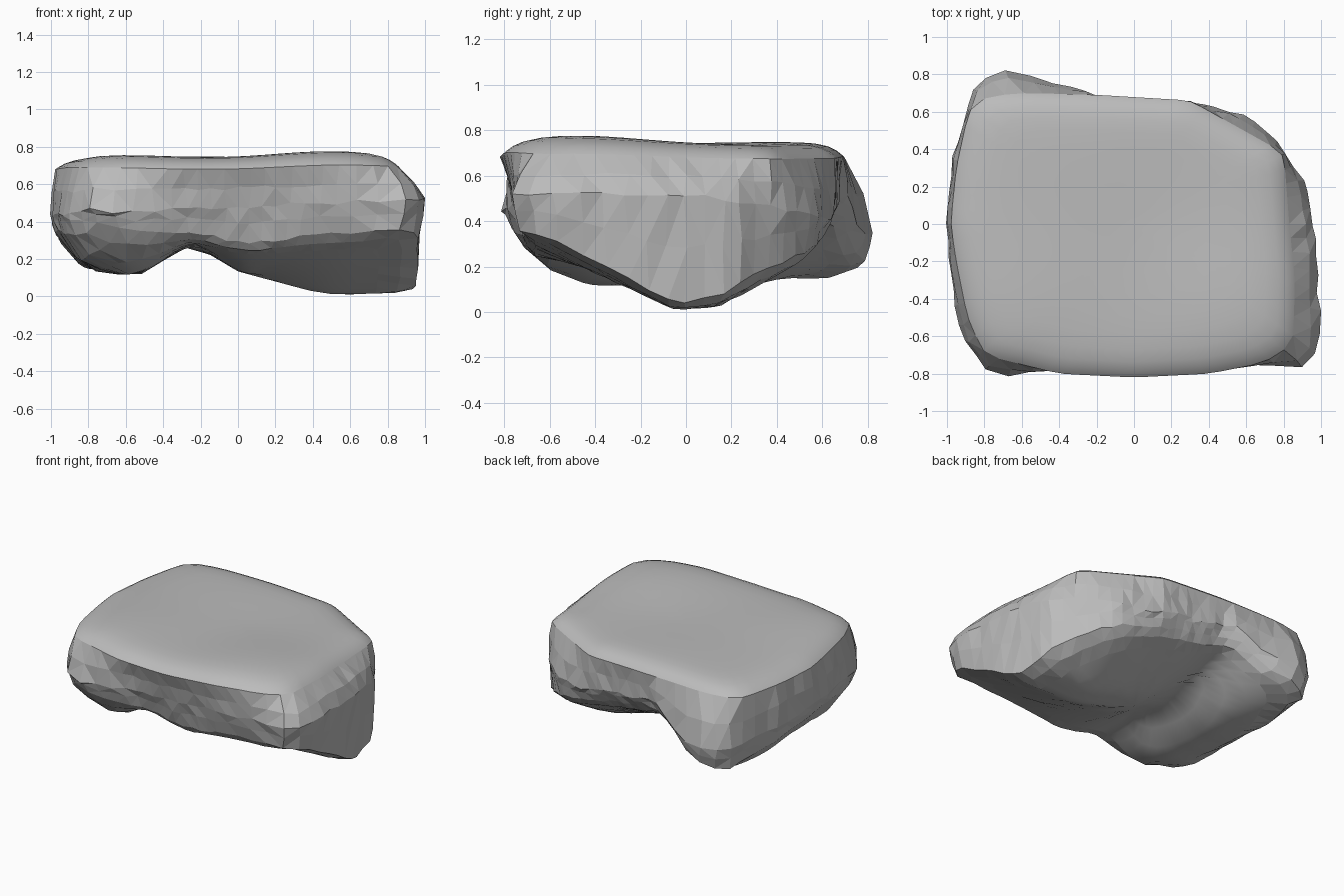
import bpy, bmesh, math, random
from mathutils import Vector

cube = bpy.data.objects.get("Cube")
if cube:
    bpy.data.objects.remove(cube, do_unlink=True)
random.seed(4)
SEGMENTS = 72

# Plan outlines: the smooth upper rim and the rough, wider waist below it
RIM = [(-.98, 0), (-.95, .3), (-.88, .62), (-.8, .68), (-.6, .7), (-.2, .69),
       (.3, .66), (.8, .38), (.83, 0), (.86, -.3), (.85, -.64), (.7, -.74),
       (.4, -.8), (0, -.82), (-.4, -.8), (-.8, -.7), (-.89, -.5), (-.95, -.2)]
WAIST = [(-1, .08), (-.97, .35), (-.85, .75), (-.76, .81), (-.61, .84), (-.53, .77),
         (-.3, .73), (-.2, .68), (.3, .65), (.58, .59), (.72, .49), (.93, .22),
         (.98, -.2), (1, -.6), (.96, -.74), (.88, -.77), (.7, -.75), (.4, -.76),
         (0, -.75), (-.3, -.76), (-.5, -.79), (-.76, -.81), (-.91, -.63),
         (-.95, -.48), (-.99, -.2)]

# Underside heights: two lumps with a channel running between them
GRID_X = [-.97, -.8, -.55, -.25, .05, .5, .92]
GRID_Y = [-.76, -.6, -.4, -.05, .14, .35, .7]
UNDERSIDE = [[.39, .38, .32, .33, .27, .33, .34],
             [.36, .24, .18, .29, .23, .26, .30],
             [.33, .16, .11, .28, .19, .17, .20],
             [.32, .14, .11, .27, .11, .01, .01],
             [.30, .14, .11, .28, .13, .02, .04],
             [.27, .14, .13, .32, .22, .13, .17],
             [.25, .15, .22, .42, .40, .34, .31]]


def radius_at(outline, angle):
    """Distance from the centre to the outline in one direction."""
    d = Vector((math.cos(angle), math.sin(angle)))
    for a, b in zip(outline, outline[1:] + outline[:1]):
        a, b = Vector(a), Vector(b)
        edge = b - a
        cross = d.cross(edge)
        if abs(cross) < 1e-9:
            continue
        reach, along = a.cross(edge) / cross, a.cross(d) / cross
        if reach > 0 and -1e-6 <= along <= 1 + 1e-6:
            return reach
    return 1


def locate(knots, value):
    """Cell index and fraction of a value along grid knots."""
    value = min(max(value, knots[0]), knots[-1])
    i = max(k for k in range(len(knots) - 1) if knots[k] <= value)
    return i, (value - knots[i]) / (knots[i + 1] - knots[i])


def underside(x, y):
    i, u = locate(GRID_X, x)
    j, v = locate(GRID_Y, y)
    u = (u + u * u * (3 - 2 * u)) / 2
    low, high = [row[i] + (row[i + 1] - row[i]) * u for row in UNDERSIDE[j:j + 2]]
    return low + (high - low) * v


def top(x, y):
    def bump(cx, cy):
        return math.exp(-((x - cx) ** 2 + (y - cy) ** 2) / .2)
    return .734 + .043 * bump(.5, -.5) + .022 * bump(-.65, -.45) + .014 * bump(-.2, .42)


bm = bmesh.new()
angles = [math.tau * k / SEGMENTS for k in range(SEGMENTS)]
rim = [sum(radius_at(RIM, a + s) for s in (-.04, 0, .04)) / 3 for a in angles]
waist = [radius_at(WAIST, a) for a in angles]


def ring(radii, height, rough=0):
    """One closed loop of vertices, roughened where the stone is broken."""
    loop = []
    for a, r in zip(angles, radii):
        r += random.uniform(-rough, rough) * .7
        turn = a + random.uniform(-rough, rough)
        x, y = r * math.cos(turn), r * math.sin(turn)
        z = height(x, y) + random.uniform(-rough, rough)
        loop.append(bm.verts.new((x, y, max(z, 0))))
    return loop


def skin(outer, inner, smooth=False):
    for k in range(SEGMENTS):
        n = (k + 1) % SEGMENTS
        face = bm.faces.new((outer[k], outer[n], inner[n], inner[k]))
        face.smooth = smooth


def cap(loop, z):
    tip = bm.verts.new((0, 0, z))
    for k in range(SEGMENTS):
        bm.faces.new((loop[k], loop[(k + 1) % SEGMENTS], tip)).smooth = True


def waist_height(x, y):
    return max(.48 + .04 * x - .14 * max(0, y), underside(x, y) + .09)


def undercut(amount):
    """Waist radii drawn in, more at the front and back than at the sides."""
    return [w * (1 - amount * (.3 + .7 * math.sin(a) ** 2))
            for w, a in zip(waist, angles)]


# Worn, smooth top with a rounded shoulder
top_rings = []
for t in (.15, .3, .45, .6, .72, .82, .9, .95, .985, 1):
    drop = .06 * t ** 13
    top_rings.append(ring([r * t for r in rim], lambda x, y: top(x, y) - drop))
cap(top_rings[0], top(0, 0))
for inner, outer in zip(top_rings, top_rings[1:]):
    skin(outer, inner, True)

# Broken side walls
mid = [r + (w - r) * .68 for r, w in zip(rim, waist)]
walls = [top_rings[-1],
         ring(mid, lambda x, y: (top(x, y) - .06 + waist_height(x, y)) / 2, .012),
         ring(waist, waist_height, .012),
         ring(undercut(.03),
              lambda x, y: (waist_height(x, y) + underside(x, y)) / 2 + .02, .01),
         ring(undercut(.07), lambda x, y: underside(x, y) + .03, .008)]
for upper, lower in zip(walls, walls[1:]):
    skin(lower, upper)

# Lumpy underside, worn smoother towards the middle
previous = walls[-1]
for t in (.88, .76, .64, .52, .4, .28, .15):
    loop = ring([w * t for w in waist], underside, .005 * t)
    skin(loop, previous, t < .7)
    previous = loop
cap(previous, underside(0, 0))

# Irregular facets on the rough faces
rough_faces = [f for f in bm.faces if not f.smooth]
bmesh.ops.triangulate(bm, faces=rough_faces, quad_method='SHORT_EDGE')
bmesh.ops.recalc_face_normals(bm, faces=bm.faces[:])

mesh = bpy.data.meshes.new("rock_slab")
bm.to_mesh(mesh)
bm.free()
rock = bpy.data.objects.new("rock_slab", mesh)
bpy.context.collection.objects.link(rock)

# Stone colour
stone = bpy.data.materials.new("grey_stone")
stone.use_nodes = True
colour = (.5, .5, .5, 1)
stone.diffuse_color = colour
stone.node_tree.nodes["Principled BSDF"].inputs["Base Color"].default_value = colour
mesh.materials.append(stone)
